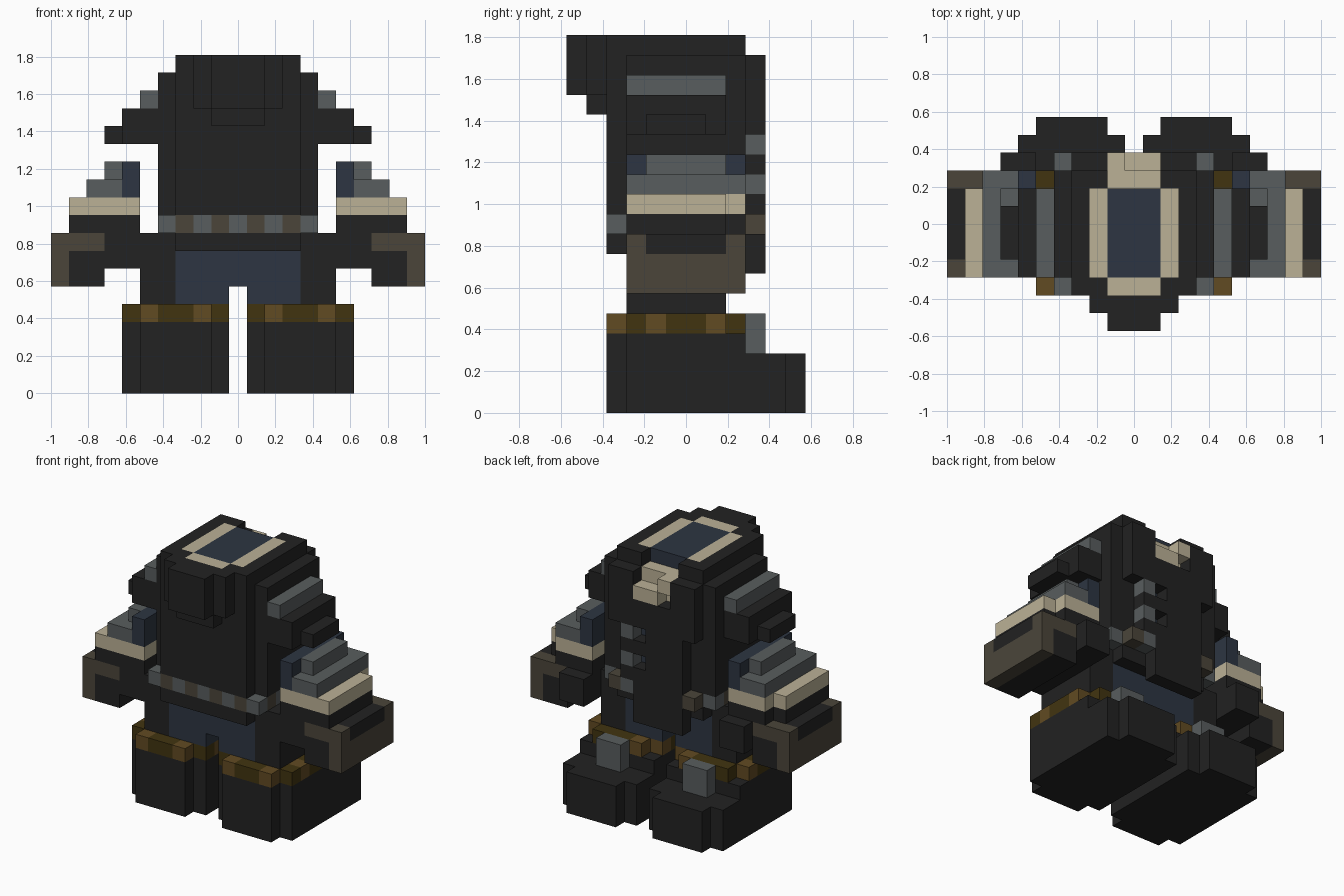
import bpy, bmesh

if "Cube" in bpy.data.objects:
    bpy.data.objects.remove(bpy.data.objects["Cube"])

U = 2 / 21  # size of one block
COLOURS = {
    "black": (0.016, 0.016, 0.016),
    "steel_grey": (0.098, 0.110, 0.112),
    "cream": (0.497, 0.440, 0.305),
    "leather_brown": (0.070, 0.060, 0.042),
    "gold_brown": (0.120, 0.069, 0.016),
    "dark_brown": (0.053, 0.034, 0.005),
    "navy": (0.026, 0.036, 0.054),
}
NAMES = list(COLOURS)
for n, c in COLOURS.items():
    bpy.data.materials.new(n).diffuse_color = (*c, 1)

cells = {}  # block position -> (part, colour)


def fill(part, colour, x, y, z, mirror=False):
    """x is an inclusive range of block columns; y and z are start/end lines."""
    for i in range(x[0], x[1] + 1):
        for j in range(*y):
            for k in range(*z):
                cells[i, j, k] = (part, colour)
                if mirror:
                    cells[-i, j, k] = (part.replace("right", "left"), colour)


def clear(x, y, z):
    for i in range(x[0], x[1] + 1):
        for j in range(*y):
            for k in range(*z):
                cells.pop((i, j, k), None)


# Boots with rounded corners, toes and steel buckles
b = "right_boot"
fill(b, "black", (2, 5), (-4, 3), (0, 4), True)
fill(b, "black", (1, 6), (-3, 3), (0, 4), True)
fill(b, "black", (1, 6), (3, 5), (0, 3), True)
fill(b, "black", (2, 5), (5, 6), (0, 3), True)
fill("right_boot_buckle", "steel_grey", (3, 4), (3, 4), (3, 5), True)

# Boot cuffs with lighter studs
b = "right_boot_cuff"
fill(b, "dark_brown", (2, 5), (-4, 3), (4, 5), True)
fill(b, "dark_brown", (1, 6), (-3, 2), (4, 5), True)
for x, y in ((2, -4), (5, -4), (6, -2), (6, 1), (1, -2), (1, 1), (2, 2)):
    fill(b, "gold_brown", (x, x), (y, y + 1), (4, 5), True)

# Trousers
fill("trousers", "black", (-5, 5), (-3, 2), (5, 9))
fill("trousers", "navy", (-3, 3), (-3, 2), (5, 8))
clear((0, 0), (-3, 2), (5, 6))

# Coat body
fill("coat", "black", (-3, 3), (-4, 3), (8, 19))
fill("coat", "black", (-4, 4), (-3, 3), (9, 18))

# Belt with alternating studs
for x in range(-4, 5):
    for y in range(-4, 4):
        if abs(x) == 4 and y in (-4, 3):
            if y == 3:
                continue
        stud = x % 2 == 0 if y in (-4, 3) else y % 2 == 0
        fill("belt", "steel_grey" if stud else "leather_brown",
             (x, x), (y, y + 1), (9, 10))

# Lapels, overlapping coat panel and toggles
fill("lapel", "black", (2, 3), (3, 4), (14, 18), True)
fill("coat_panel", "black", (-2, 1), (3, 4), (7, 16))
fill("coat_panel", "black", (2, 2), (3, 4), (10, 14))
for z in (11, 13):
    clear((1, 1), (3, 4), (z, z + 1))
    fill("coat", "navy", (1, 1), (2, 3), (z, z + 1))
    fill("toggle", "steel_grey", (2, 2), (3, 4), (z, z + 1))

# Collar, neck opening and neck cloth
fill("collar", "cream", (-2, 2), (-3, 2), (18, 19))
fill("collar", "cream", (-1, 1), (-4, -3), (18, 19))
fill("neck", "navy", (-1, 1), (-3, 2), (18, 19))
clear((-1, 1), (2, 3), (18, 19))
fill("neck_cloth", "cream", (-1, 1), (2, 3), (16, 18))
fill("neck_cloth", "cream", (0, 1), (3, 4), (16, 17))
fill("neck_cloth", "cream", (-1, -1), (3, 4), (17, 18))

# Hood hanging behind the collar
fill("hood", "black", (-2, 2), (-5, -4), (16, 19))
fill("hood", "black", (-1, 1), (-5, -4), (15, 16))
fill("hood", "black", (-1, 1), (-6, -5), (16, 19))

# Shoulder pieces
s = "right_shoulder"
fill(s, "black", (5, 6), (-3, 2), (14, 16), True)
fill(s, "black", (7, 7), (-2, 1), (14, 15), True)
fill(s, "steel_grey", (5, 5), (-3, 2), (16, 17), True)

# Sleeves, stacked in steps
s = "right_sleeve"
fill(s, "navy", (6, 6), (-3, 3), (11, 13), True)
fill(s, "steel_grey", (7, 7), (-2, 2), (12, 13), True)
fill(s, "steel_grey", (7, 8), (-3, 3), (11, 12), True)
for colour, z in (("cream", 10), ("black", 9)):
    fill(s, colour, (6, 9), (-3, 2), (z, z + 1), True)
    fill(s, colour, (6, 8), (2, 3), (z, z + 1), True)

# Gloves with leather guards
g = "right_glove"
fill(g, "black", (6, 7), (-3, 4), (7, 9), True)
fill(g, "leather_brown", (8, 10), (-3, 3), (6, 9), True)
fill(g, "black", (8, 9), (-3, 3), (6, 8), True)
fill(g, "black", (10, 10), (-2, 2), (8, 9), True)

# Turn the blocks of each part into a mesh of its exposed faces
SIDES = {
    (1, 0, 0): ((1, 0, 0), (1, 1, 0), (1, 1, 1), (1, 0, 1)),
    (-1, 0, 0): ((0, 0, 0), (0, 0, 1), (0, 1, 1), (0, 1, 0)),
    (0, 1, 0): ((0, 1, 0), (0, 1, 1), (1, 1, 1), (1, 1, 0)),
    (0, -1, 0): ((0, 0, 0), (1, 0, 0), (1, 0, 1), (0, 0, 1)),
    (0, 0, 1): ((0, 0, 1), (1, 0, 1), (1, 1, 1), (0, 1, 1)),
    (0, 0, -1): ((0, 0, 0), (0, 1, 0), (1, 1, 0), (1, 0, 0)),
}
for part in sorted({p for p, _ in cells.values()}):
    bm = bmesh.new()
    corners = {}
    for (i, j, k), (p, colour) in cells.items():
        if p != part:
            continue
        for (dx, dy, dz), quad in SIDES.items():
            if (i + dx, j + dy, k + dz) in cells:
                continue
            vs = []
            for a, c, d in quad:
                key = (i + a, j + c, k + d)
                if key not in corners:
                    corners[key] = bm.verts.new(
                        ((key[0] - 0.5) * U, key[1] * U, key[2] * U))
                vs.append(corners[key])
            bm.faces.new(vs).material_index = NAMES.index(colour)
    me = bpy.data.meshes.new(part)
    bm.to_mesh(me)
    bm.free()
    for n in NAMES:
        me.materials.append(bpy.data.materials[n])
    bpy.context.collection.objects.link(bpy.data.objects.new(part, me))

for m in bpy.data.materials:
    if m.users and not m.is_grease_pencil:
        m.use_nodes = True
        m.node_tree.nodes["Principled BSDF"].inputs["Base Color"].default_value = m.diffuse_color
